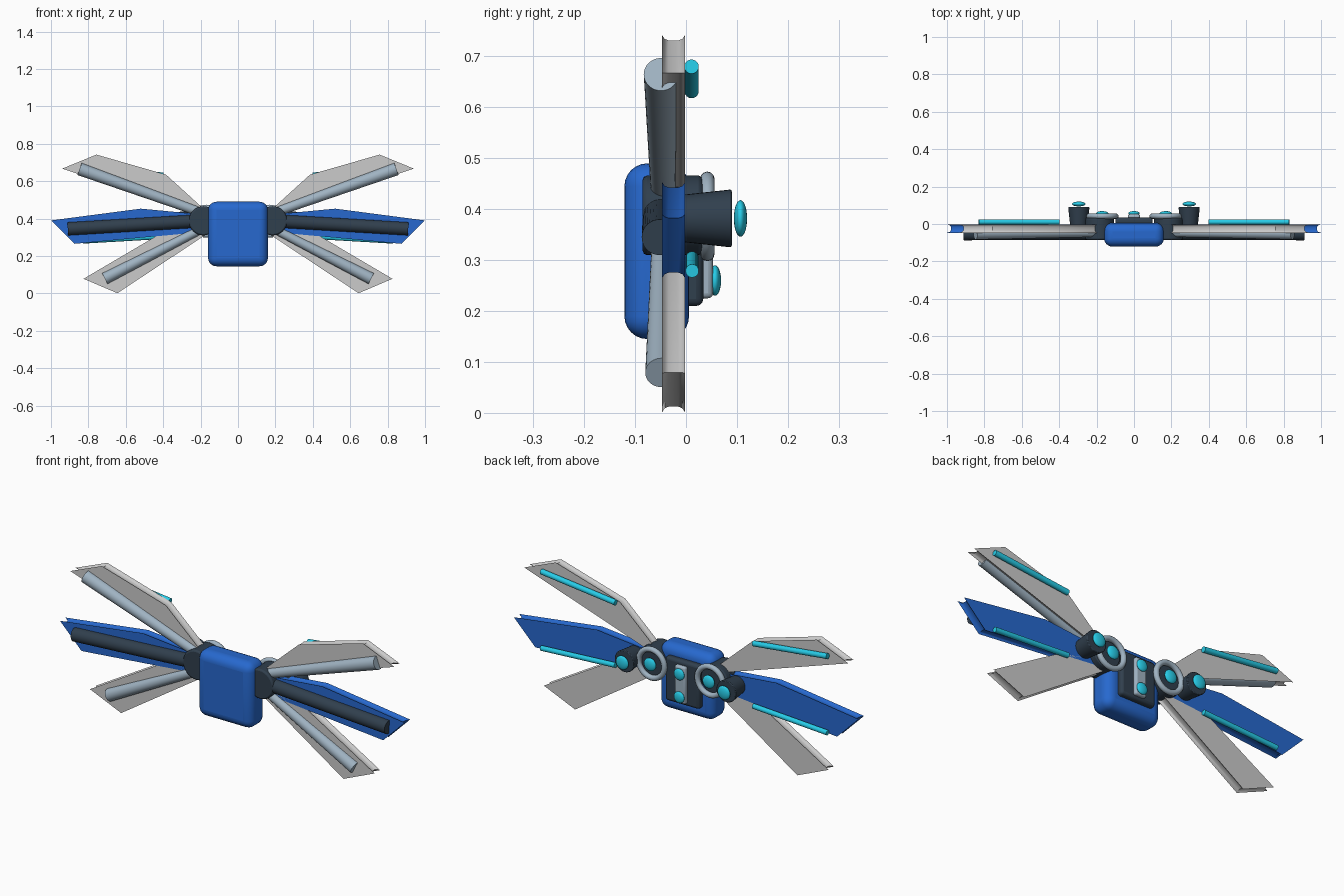
import bpy, bmesh, math
from mathutils import Vector, Matrix

if "Cube" in bpy.data.objects:
    bpy.data.objects.remove(bpy.data.objects["Cube"])


def material(name, rgb):
    m = bpy.data.materials.new(name)
    m.diffuse_color = (*rgb, 1)
    m.use_nodes = True
    m.node_tree.nodes["Principled BSDF"].inputs["Base Color"].default_value = m.diffuse_color
    return m


BLUE = material("blue", (0.02, 0.14, 0.62))
DARK = material("dark", (0.03, 0.05, 0.075))
STEEL = material("steel", (0.35, 0.45, 0.54))
CYAN = material("cyan", (0.02, 0.6, 0.8))
PALE = material("pale", (0.72, 0.73, 0.75))


def finish(name, bm, mat, mirror=False, bevel=0, segments=3):
    bmesh.ops.recalc_face_normals(bm, faces=bm.faces)
    me = bpy.data.meshes.new(name)
    bm.to_mesh(me)
    bm.free()
    ob = bpy.data.objects.new(name, me)
    bpy.context.collection.objects.link(ob)
    me.materials.append(mat)
    if bevel:
        b = ob.modifiers.new("bevel", 'BEVEL')
        b.width, b.segments = bevel, segments
    if mirror:
        ob.modifiers.new("mirror", 'MIRROR')
    bpy.ops.object.select_all(action='DESELECT')
    ob.select_set(True)
    bpy.context.view_layer.objects.active = ob
    bpy.ops.object.shade_smooth_by_angle(angle=math.radians(35))
    return ob


def box(name, lo, hi, mat, bevel, segments=3):
    lo, hi = Vector(lo), Vector(hi)
    bm = bmesh.new()
    m = Matrix.Translation((lo + hi) / 2) @ Matrix.Diagonal((*(hi - lo), 1))
    bmesh.ops.create_cube(bm, size=1, matrix=m)
    finish(name, bm, mat, bevel=bevel, segments=segments)


def rod(name, a, b, r1, r2, mat, bevel=0):
    a, b = Vector(a), Vector(b)
    bm = bmesh.new()
    turn = (b - a).to_track_quat('Z', 'Y').to_matrix().to_4x4()
    bmesh.ops.create_cone(bm, cap_ends=True, segments=32, radius1=r1, radius2=r2,
                          depth=(b - a).length,
                          matrix=Matrix.Translation((a + b) / 2) @ turn)
    ob = finish(name, bm, mat, mirror=True)
    if bevel:
        bv = ob.modifiers.new("bevel", 'BEVEL')
        bv.width, bv.segments = bevel, 2


def lens(name, c, r, t, mirror):
    bm = bmesh.new()
    m = Matrix.Translation(c) @ Matrix.Diagonal((r, t, r, 1)) @ Matrix.Rotation(math.pi / 2, 4, 'X')
    bmesh.ops.create_uvsphere(bm, u_segments=24, v_segments=14, radius=1, matrix=m)
    finish(name, bm, CYAN, mirror=mirror)


def inset(pts, d):
    # mitred inward offset of a counter-clockwise outline
    pts = [Vector(p) for p in pts]
    out = []
    for i, p in enumerate(pts):
        e1 = (p - pts[i - 1]).normalized()
        e2 = (pts[(i + 1) % len(pts)] - p).normalized()
        n1, n2 = Vector((-e1.y, e1.x)), Vector((-e2.y, e2.x))
        out.append(p + (n1 + n2) * d / (1 + n1.dot(n2)))
    return out


def wing(name, pts, mat):
    # flat plate whose rim is hollowed between the front and back faces
    bm = bmesh.new()
    rings = []
    for y, d in ((-0.047, 0), (-0.042, 0.007), (-0.034, 0.01),
                 (-0.015, 0.01), (-0.007, 0.007), (-0.002, 0)):
        rings.append([bm.verts.new((p[0], y, p[1])) for p in inset(pts, d)])
    for a, b in zip(rings, rings[1:]):
        for i in range(len(a)):
            bm.faces.new((a[i - 1], a[i], b[i], b[i - 1]))
    bm.faces.new(rings[0])
    bm.faces.new(rings[-1])
    finish(name, bm, mat, mirror=True)


# Body and back panel
box("body", (-0.16, -0.121, 0.145), (0.16, 0.006, 0.49), BLUE, 0.045, 6)
box("back_panel", (-0.1, -0.02, 0.21), (0.1, 0.034, 0.44), DARK, 0.014)
box("spine_plate", (-0.032, 0.025, 0.225), (0.032, 0.053, 0.42), STEEL, 0.01)
for i, z in enumerate((0.26, 0.38)):
    lens(f"spine_light_{i + 1}", (0, 0.057, z), 0.03, 0.012, False)

# Wings (outlines in x, z)
wing("upper_wing", [(0.17, 0.41), (0.94, 0.667), (0.757, 0.742), (0.385, 0.635), (0.17, 0.44)], PALE)
wing("middle_wing", [(0.17, 0.33), (0.875, 0.265), (1.0, 0.39), (0.52, 0.453), (0.17, 0.42)], BLUE)
wing("lower_wing", [(0.17, 0.315), (0.645, 0.001), (0.826, 0.078), (0.44, 0.305), (0.17, 0.37)], PALE)

# Wing spars on the front
rod("upper_spar", (0.19, -0.045, 0.43), (0.847, -0.049, 0.665), 0.024, 0.034, STEEL)
rod("middle_spar", (0.19, -0.05, 0.388), (0.91, -0.052, 0.345), 0.035, 0.035, DARK)
rod("lower_spar", (0.19, -0.045, 0.345), (0.712, -0.048, 0.079), 0.022, 0.032, STEEL)

# Light strips on the back of the wings
rod("upper_light_strip", (0.4, 0.011, 0.632), (0.83, 0.011, 0.68), 0.014, 0.014, CYAN)
rod("middle_light_strip", (0.4, 0.012, 0.304), (0.83, 0.012, 0.279), 0.013, 0.013, CYAN)

# Shoulder hubs with ring and light
rod("hub", (0.185, -0.085, 0.388), (0.185, 0.033, 0.388), 0.078, 0.078, DARK, 0.008)
bpy.ops.mesh.primitive_torus_add(major_radius=0.074, minor_radius=0.014, major_segments=40,
                                 minor_segments=12, location=(0.17, 0.042, 0.386),
                                 rotation=(math.pi / 2, 0, 0))
ring = bpy.context.object
ring.name = "hub_ring"
bpy.ops.object.transform_apply(location=True, rotation=True, scale=True)
ring.data.materials.append(STEEL)
ring.modifiers.new("mirror", 'MIRROR')
bpy.ops.object.shade_smooth()
lens("hub_light", (0.17, 0.055, 0.386), 0.034, 0.014, True)

# Thrusters
rod("thruster", (0.295, -0.01, 0.382), (0.295, 0.09, 0.382), 0.046, 0.057, DARK, 0.004)
lens("thruster_light", (0.295, 0.107, 0.382), 0.036, 0.013, True)
